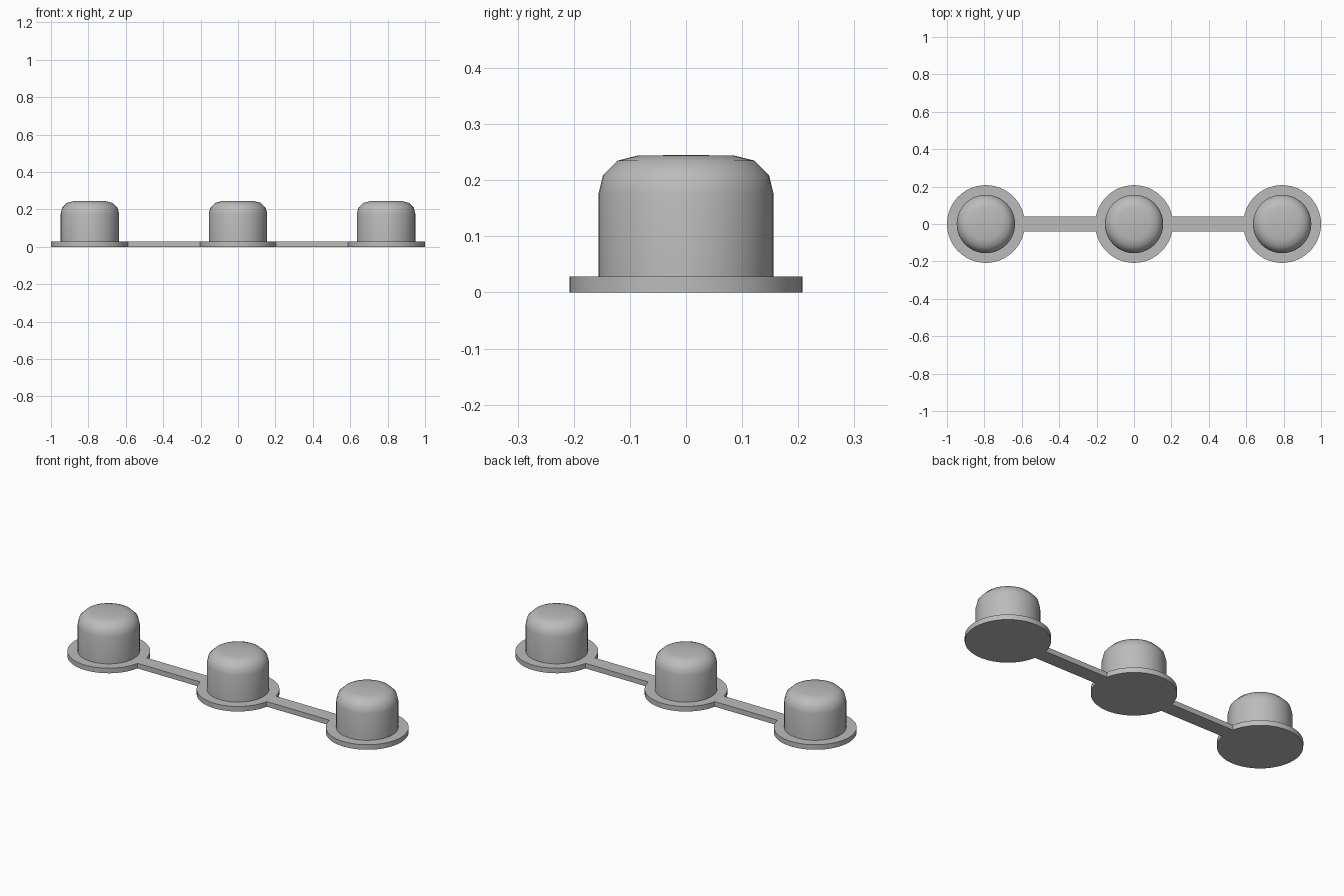
import bpy, bmesh, math

cube = bpy.data.objects.get("Cube")
if cube:
    bpy.data.objects.remove(cube)

SPACING = 0.792
FLANGE_R = 0.208
STRIP_HALF = 0.04
THICK = 0.028
SIDES = 40

grey = bpy.data.materials.new("plain grey")
grey.use_nodes = True
colour = (0.5, 0.5, 0.5, 1)
grey.diffuse_color = colour
grey.node_tree.nodes["Principled BSDF"].inputs["Base Color"].default_value = colour


def finish(name, bm, x=0):
    bmesh.ops.recalc_face_normals(bm, faces=bm.faces)
    mesh = bpy.data.meshes.new(name)
    bm.to_mesh(mesh)
    bm.free()
    mesh.materials.append(grey)
    obj = bpy.data.objects.new(name, mesh)
    obj.location.x = x
    bpy.context.collection.objects.link(obj)
    bpy.ops.object.select_all(action='DESELECT')
    obj.select_set(True)
    bpy.context.view_layer.objects.active = obj
    bpy.ops.object.shade_smooth_by_angle(angle=math.radians(40))
    return obj


# Base strip: three round flanges joined by narrow webs, as one outline
a = math.asin(STRIP_HALF / FLANGE_R)


def arc(cx, start, end, steps):
    angles = [start + (end - start) * i / steps for i in range(steps + 1)]
    return [(cx + FLANGE_R * math.cos(t), FLANGE_R * math.sin(t)) for t in angles]


outline = (arc(0, math.pi + a, 2 * math.pi - a, SIDES // 2)
           + arc(SPACING, a - math.pi, math.pi - a, SIDES)
           + arc(0, a, math.pi - a, SIDES // 2)
           + arc(-SPACING, a, 2 * math.pi - a, SIDES))
bm = bmesh.new()
bottom = bm.faces.new([bm.verts.new((x, y, 0)) for x, y in outline])
top = bmesh.ops.extrude_face_region(bm, geom=[bottom], use_keep_orig=True)
bmesh.ops.translate(bm, vec=(0, 0, THICK),
                    verts=[v for v in top["geom"] if isinstance(v, bmesh.types.BMVert)])
finish("base_strip", bm)

# Domed caps: a lathed profile with a rounded shoulder
profile = [(0.156, THICK), (0.156, 0.176), (0.148, 0.209),
           (0.122, 0.235), (0.086, 0.244), (0, 0.245)]
for name, x in (("right_cap", -SPACING), ("middle_cap", 0), ("left_cap", SPACING)):
    bm = bmesh.new()
    verts = [bm.verts.new((r, 0, z)) for r, z in profile]
    edges = [bm.edges.new(pair) for pair in zip(verts, verts[1:])]
    bmesh.ops.spin(bm, geom=verts + edges, cent=(0, 0, 0), axis=(0, 0, 1),
                   angle=2 * math.pi, steps=SIDES, use_merge=True)
    bmesh.ops.remove_doubles(bm, verts=bm.verts, dist=0.0005)
    finish(name, bm, x)
